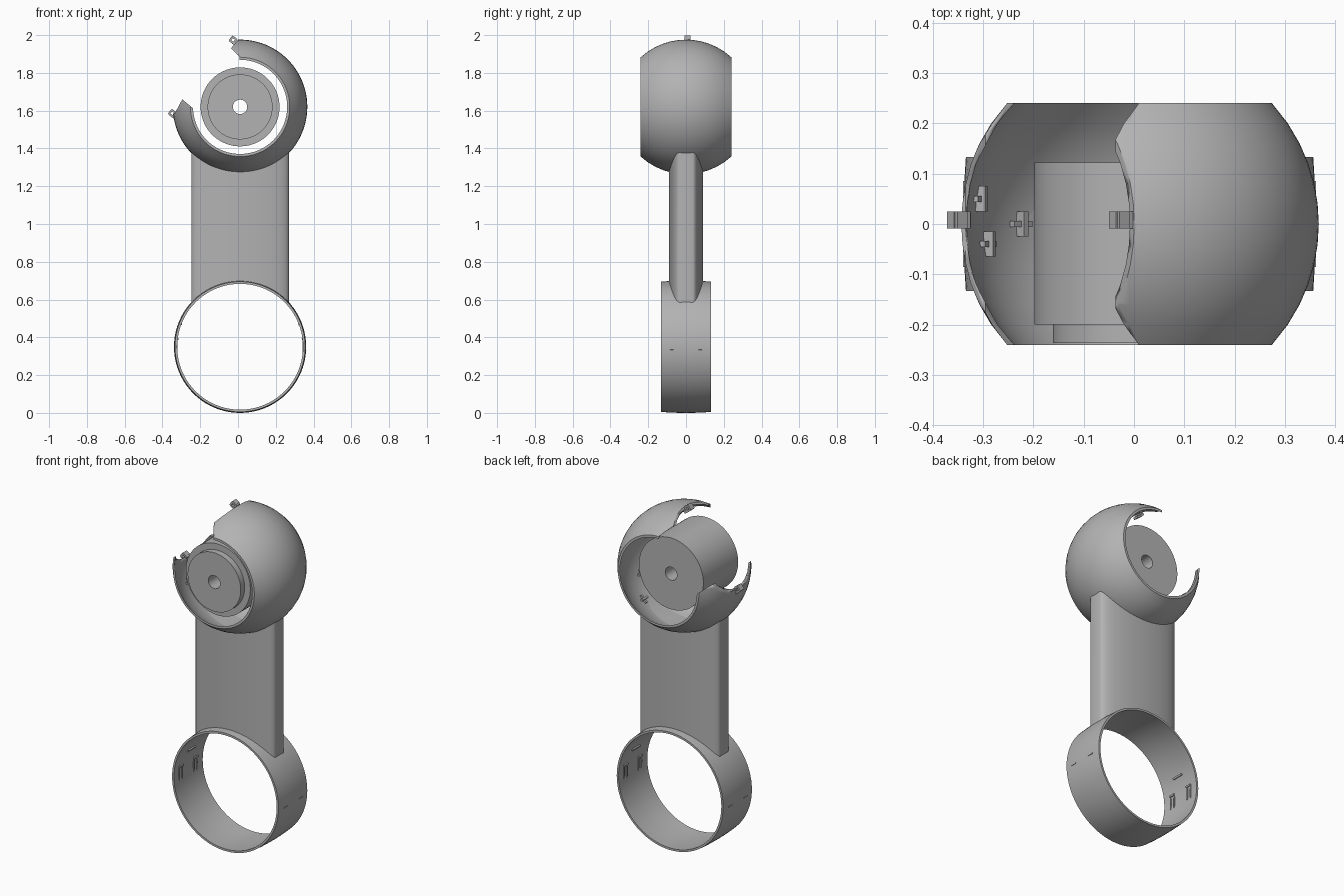
import bpy, bmesh
from math import sin, cos, pi, sqrt, radians
from mathutils import Matrix, Vector

cube = bpy.data.objects.get("Cube")
if cube:
    bpy.data.objects.remove(cube, do_unlink=True)

CX = 0.011                                   # shared axis of ring, arm and head
HEAD = Vector((CX, 0, 1.62))
RING = Vector((CX, 0, 0.35))
R_HEAD, R_RING = 0.356, 0.35

grey = bpy.data.materials.new("plain grey")
grey.use_nodes = True
colour = (0.45, 0.45, 0.45, 1)
grey.diffuse_color = colour
bsdf = next(n for n in grey.node_tree.nodes if n.type == 'BSDF_PRINCIPLED')
bsdf.inputs["Base Color"].default_value = colour
bsdf.inputs["Roughness"].default_value = 0.6


def finish(bm, name, angle=30):
    bmesh.ops.recalc_face_normals(bm, faces=bm.faces[:])
    mesh = bpy.data.meshes.new(name)
    bm.to_mesh(mesh)
    bm.free()
    obj = bpy.data.objects.new(name, mesh)
    bpy.context.collection.objects.link(obj)
    mesh.materials.append(grey)
    bpy.ops.object.select_all(action='DESELECT')
    obj.select_set(True)
    bpy.context.view_layer.objects.active = obj
    bpy.ops.object.shade_smooth_by_angle(angle=radians(angle))
    return obj


def lathe(name, profile, centre, steps=72):
    """Spin a closed (radius, y) profile around a y axis through centre."""
    bm = bmesh.new()
    rings = []
    for i in range(steps):
        a = 2 * pi * i / steps
        rings.append([bm.verts.new(centre + Vector((r * cos(a), y, r * sin(a)))) for r, y in profile])
    n = len(profile)
    for i in range(steps):
        p, q = rings[i], rings[(i + 1) % steps]
        for j in range(n):
            k = (j + 1) % n
            bm.faces.new((p[j], p[k], q[k], q[j]))
    return finish(bm, name)


def prism(name, outline, half):
    """Extrude an (x, z) outline along y."""
    bm = bmesh.new()
    face = bm.faces.new([bm.verts.new((x, -half, z)) for x, z in outline])
    ext = bmesh.ops.extrude_face_region(bm, geom=[face])
    bmesh.ops.translate(bm, vec=(0, 2 * half, 0),
                        verts=[v for v in ext['geom'] if isinstance(v, bmesh.types.BMVert)])
    return finish(bm, name)


def box(bm, size, matrix):
    bmesh.ops.create_cube(bm, size=1, matrix=matrix @ Matrix.Diagonal((*size, 1)))


def wall(centre, radius, degrees, y):
    """Frame on a round wall: local x points outward, local z along the wall."""
    return (Matrix.Translation(centre) @ Matrix.Rotation(-radians(degrees), 4, 'Y')
            @ Matrix.Translation((radius, y, 0)))


# Head shell: hollow ball trimmed front and back
def ball_arc(radius, half, n=12):
    ys = [-half + 2 * half * i / n for i in range(n + 1)]
    return [(sqrt(radius ** 2 - y * y), y) for y in ys]


shell = lathe("head_shell", ball_arc(R_HEAD, 0.24) + ball_arc(0.346, 0.24)[::-1], HEAD, 96)

# Jagged opening in the upper side of the shell
cutter = prism("opening_cutter", [
    (0, 2.2), (0, 1.975), (-0.037, 1.93), (0.008, 1.885), (0.008, 1.62),
    (-0.235, 1.61), (-0.295, 1.66), (-0.335, 1.585), (-0.6, 1.585), (-0.6, 2.2)], 0.5)
cutter.hide_render = True
cutter.hide_viewport = True
mod = shell.modifiers.new("opening", 'BOOLEAN')
mod.operation = 'DIFFERENCE'
mod.solver = 'EXACT'
mod.object = cutter
bpy.context.view_layer.objects.active = shell
bpy.ops.object.modifier_apply(modifier=mod.name)
bpy.data.objects.remove(cutter, do_unlink=True)

# Stepped drum with a bore
lathe("drum", [(0.038, -0.236), (0.172, -0.236), (0.172, -0.2), (0.209, -0.2),
               (0.209, 0.122), (0.038, 0.122)], HEAD)

# Slightly barrelled lower ring
ys = [-0.133 + 0.266 * i / 6 for i in range(7)]
barrel = [(R_RING - 0.005 * (y / 0.133) ** 2, y) for y in ys]
lathe("lower_ring", barrel + [(r - 0.012, y) for r, y in barrel[::-1]], RING, 80)

# Arm: oval slab with flat edges, ends fitted to the ring and the ball
bm = bmesh.new()
cols = []
COUNT, HALF = 24, 0.258
for i in range(COUNT + 1):
    x = -HALF * cos(pi * i / COUNT)
    y = 0.035 + 0.055 * sqrt(max(0, 1 - (x / HALF) ** 2))
    low = RING.z + sqrt((R_RING - 0.008) ** 2 - x * x)
    top = HEAD.z - sqrt((R_HEAD - 0.005) ** 2 - x * x - y * y)
    cols.append([bm.verts.new((CX + x, s * y, z)) for s, z in
                 ((-1, low), (1, low), (1, top), (-1, top))])
for p, q in zip(cols, cols[1:]):
    for j in range(4):
        k = (j + 1) % 4
        bm.faces.new((p[j], p[k], q[k], q[j]))
bm.faces.new(cols[0])
bm.faces.new(cols[-1])
finish(bm, "arm", 35)

# Pierced latch lugs at both tips of the opening
for name, x, z, tilt in (("upper_lug", -0.026, 1.974, 35), ("lower_lug", -0.348, 1.586, 35)):
    bm = bmesh.new()
    frame = Matrix.Translation((x, 0.008, z)) @ Matrix.Rotation(radians(tilt), 4, 'Y')
    for turn in range(4):
        side = frame @ Matrix.Rotation(turn * pi / 2, 4, 'Y') @ Matrix.Translation((0.0125, 0, 0.003))
        box(bm, (0.011, 0.034, 0.025), side)
    box(bm, (0.03, 0.03, 0.012), frame @ Matrix.Translation((0.02, 0, -0.013)))
    finish(bm, name)

# Small U-shaped clips on the inner walls of the ring
for name, base in (("left_ring_clips", 0), ("right_ring_clips", 180)):
    bm = bmesh.new()
    for y in (-0.068, 0.068):
        for dy in (-0.014, 0.014):
            box(bm, (0.008, 0.007, 0.075), wall(RING, 0.335, base, y + dy))
        lift = 7 if base == 0 else -7
        box(bm, (0.01, 0.035, 0.01), wall(RING, 0.334, base + lift, y))
    box(bm, (0.008, 0.07, 0.01), wall(RING, 0.334, base + 3 * lift, 0))
    finish(bm, name)

# Slim seam tabs on the outside of the ring
bm = bmesh.new()
for base in (-3, 183):
    for y in (-0.068, 0.068):
        box(bm, (0.006, 0.035, 0.005), wall(RING, 0.348, base, y))
finish(bm, "ring_seam_tabs")

# Clips along the inner floor of the head shell
bm = bmesh.new()
for degrees, y in ((200, 0.05), (207, -0.04), (226, 0), (314, 0.04), (335, -0.04)):
    box(bm, (0.024, 0.05, 0.012), wall(HEAD, 0.336, degrees, y))
    box(bm, (0.012, 0.012, 0.05), wall(HEAD, 0.338, degrees, y))
finish(bm, "shell_clips")
